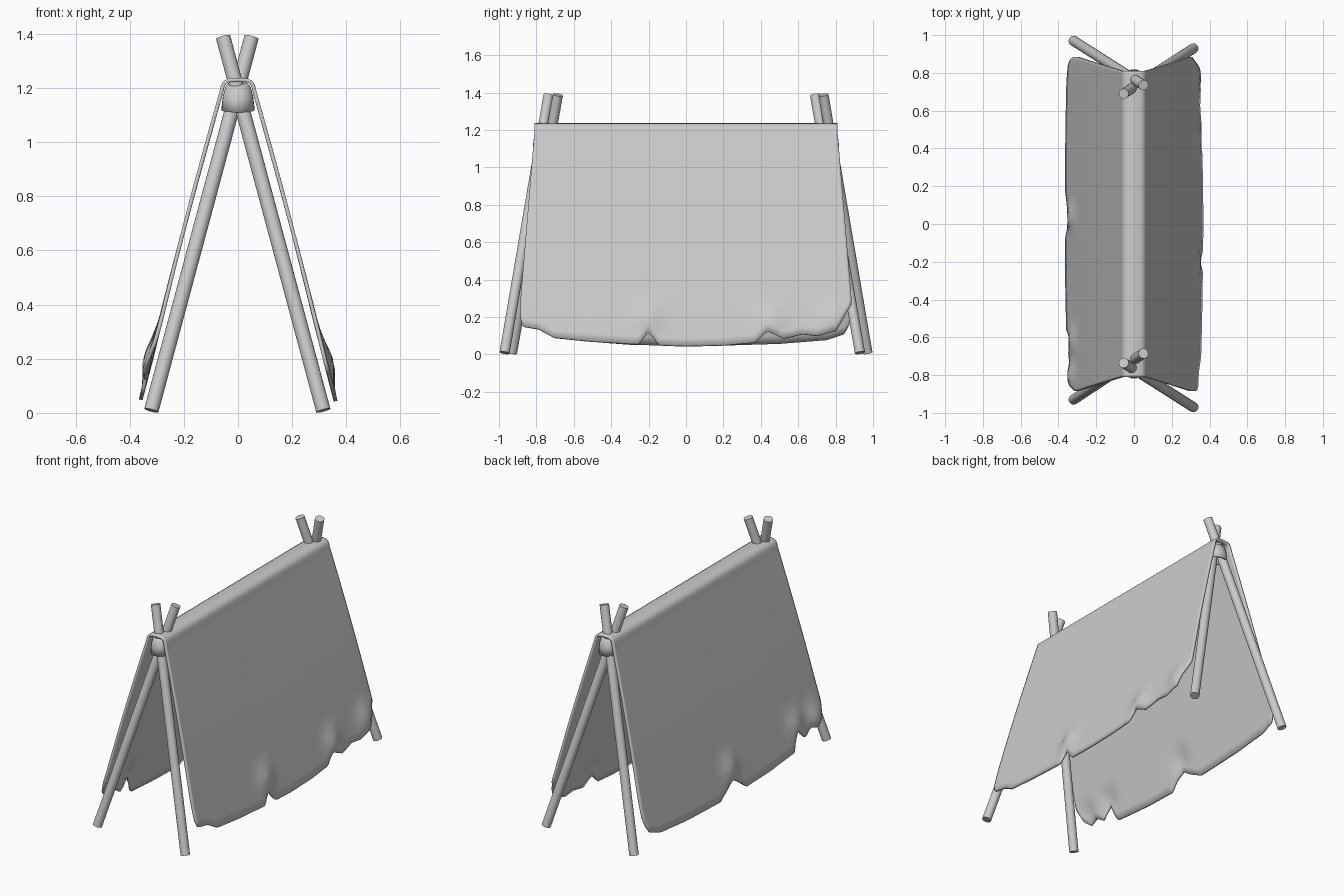
import bpy, bmesh, math
from mathutils import Vector

if "Cube" in bpy.data.objects:
    bpy.data.objects.remove(bpy.data.objects["Cube"])


def finish(bm, name, angle=40):
    bmesh.ops.recalc_face_normals(bm, faces=bm.faces)
    me = bpy.data.meshes.new(name)
    bm.to_mesh(me)
    bm.free()
    ob = bpy.data.objects.new(name, me)
    bpy.context.collection.objects.link(ob)
    bpy.ops.object.select_all(action='DESELECT')
    ob.select_set(True)
    bpy.context.view_layer.objects.active = ob
    bpy.ops.object.shade_smooth_by_angle(angle=math.radians(angle))
    return ob


def pole(name, a, b, r=0.027):
    a, b = Vector(a), Vector(b)
    d = b - a
    bm = bmesh.new()
    bmesh.ops.create_cone(bm, cap_ends=True, segments=20, radius1=r, radius2=r, depth=d.length)
    bmesh.ops.rotate(bm, verts=bm.verts, matrix=d.to_track_quat('Z', 'Y').to_matrix())
    bmesh.ops.translate(bm, verts=bm.verts, vec=(a + b) / 2)
    return finish(bm, name)


def lerp(table, v):
    if v <= table[0][0]:
        return table[0][1]
    for (a, p), (b, q) in zip(table, table[1:]):
        if v <= b:
            return p + (q - p) * (v - a) / (b - a)
    return table[-1][1]


# Crossed pole pairs; the back pair is the front pair turned half a circle
# with the crossing order kept
pole("front_pole_left", (-0.32, -0.93, 0.009), (0.05, -0.685, 1.388))
pole("front_pole_right", (0.315, -0.97, 0.009), (-0.055, -0.735, 1.388))
pole("back_pole_left", (-0.32, 0.93 + 0.04, 0.009), (0.05, 0.735, 1.388))
pole("back_pole_right", (0.315, 0.93, 0.009), (-0.055, 0.69, 1.388))

# Lashing sleeves around the pole crossings
for name, s in (("front_lashing", -1), ("back_lashing", 1)):
    bm = bmesh.new()
    rings = []
    for r, z in ((0.062, 1.118), (0.056, 1.17), (0.046, 1.205), (0.03, 1.222)):
        rings.append([bm.verts.new((r * math.cos(t), s * 0.757 + r * math.sin(t), z - 0.008 * math.sin(t) * s))
                      for t in (i * math.tau / 24 for i in range(24))])
    for a, b in zip(rings, rings[1:]):
        for i in range(24):
            j = (i + 1) % 24
            bm.faces.new((a[i], a[j], b[j], b[i]))
    ob = finish(bm, name)
    m = ob.modifiers.new("thickness", 'SOLIDIFY')
    m.thickness = 0.01

# Torn lower hems: (y, z) along each panel
HEM_R = [(-.88, .19), (-.865, .15), (-.78, .135), (-.70, .09), (-.5, .07), (-.25, .055),
         (-.20, .12), (-.14, .05), (0, .045), (.2, .05), (.37, .065), (.43, .125),
         (.52, .085), (.62, .11), (.70, .10), (.80, .125), (.84, .20), (.88, .27)]
HEM_L = [(-.88, .26), (-.85, .18), (-.80, .14), (-.74, .16), (-.68, .12), (-.61, .19),
         (-.56, .075), (-.3, .055), (-.08, .05), (-.02, .10), (.04, .13), (.10, .09),
         (.18, .05), (.5, .06), (.75, .08), (.84, .11), (.865, .15), (.88, .21)]
PUCKER = {1: ((-.2, .2), (.45, .18), (.78, .2)), -1: ((.04, .2), (-.61, .22), (-.8, .2))}
COLS, ROWS = 130, 26
Z0 = 1.195


def cloth_point(side, y, t):
    zb = lerp(HEM_R if side > 0 else HEM_L, y)
    z = Z0 + (zb - Z0) * t
    x = 0.066 + (Z0 - z) * 0.262 + 0.006 * math.sin(math.pi * t)
    for yc, zc in PUCKER[side]:
        x += 0.022 * math.exp(-((y - yc) / 0.07) ** 2 - ((z - zc) / 0.07) ** 2)
    spread = 0.81 + 0.075 * min(1, (Z0 - z) / 0.9)
    return (side * x, y / 0.88 * spread, z)


# Draped canvas: right panel, rounded ridge, left panel in one sheet
bm = bmesh.new()
ridge = [(.063, 1.21), (.054, 1.225), (.038, 1.234), (0, 1.237),
         (-.038, 1.234), (-.054, 1.225), (-.063, 1.21)]
grid = []
for c in range(COLS + 1):
    y = -0.88 + 1.76 * c / COLS
    col = [cloth_point(1, y, 1 - r / ROWS) for r in range(ROWS + 1)]
    col += [(x, y / 0.88 * 0.81, z) for x, z in ridge]
    col += [cloth_point(-1, y, r / ROWS) for r in range(ROWS + 1)]
    grid.append([bm.verts.new(p) for p in col])
for a, b in zip(grid, grid[1:]):
    for i in range(len(a) - 1):
        bm.faces.new((a[i], a[i + 1], b[i + 1], b[i]))
canvas = finish(bm, "canvas_cover", 50)
# Thicken towards the inside whichever way the open sheet's normals point
top = max(canvas.data.polygons, key=lambda p: p.center.z)
m = canvas.modifiers.new("thickness", 'SOLIDIFY')
m.thickness = 0.014
m.offset = -1 if top.normal.z > 0 else 1
